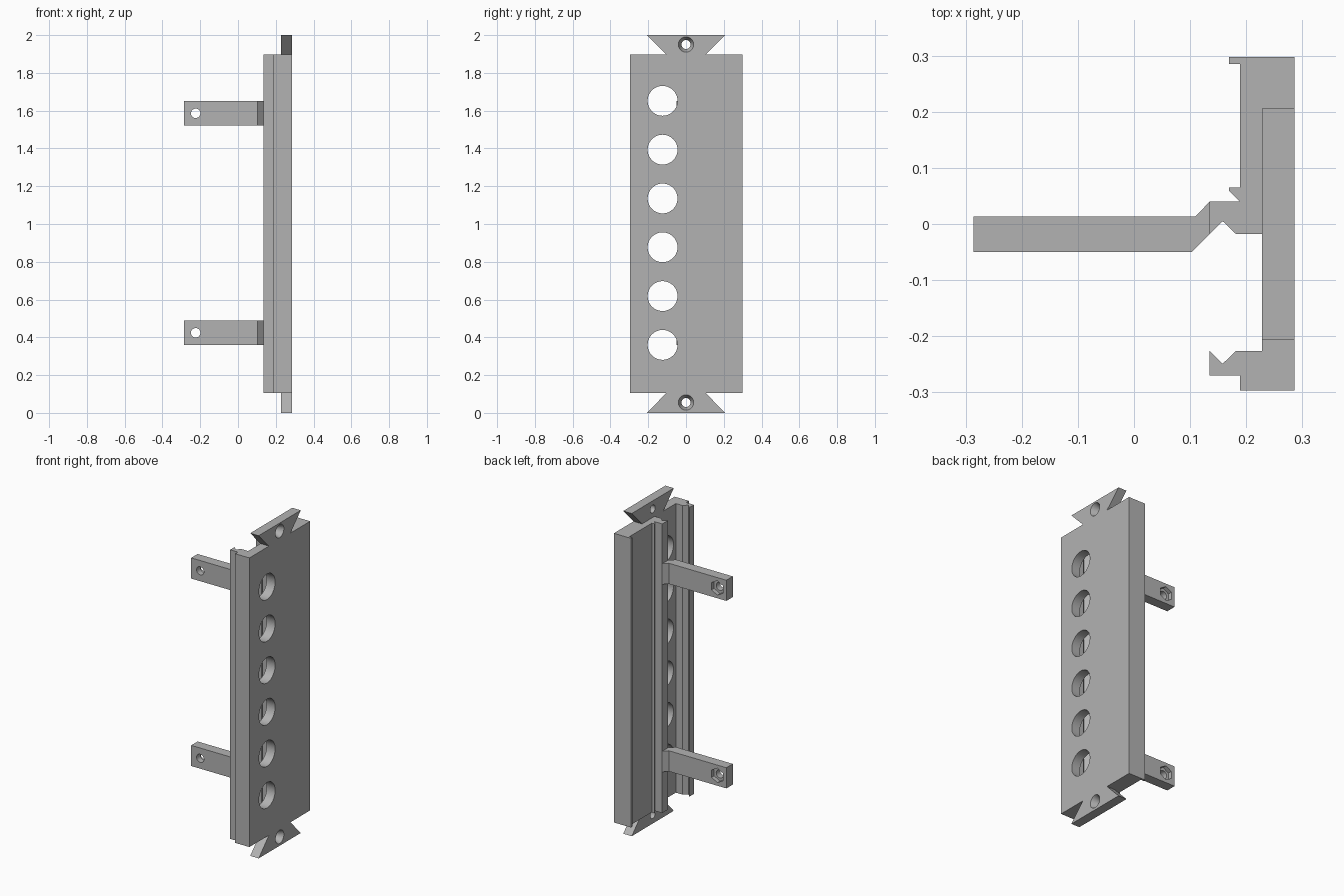
import bpy
import bmesh
from math import pi
from mathutils import Matrix, Vector

default = bpy.data.objects.get("Cube")
if default:
    bpy.data.objects.remove(default, do_unlink=True)

# One grey plastic for every part
grey = bpy.data.materials.new("grey_plastic")
grey.use_nodes = True
grey.diffuse_color = (0.45, 0.45, 0.45, 1)
grey.node_tree.nodes["Principled BSDF"].inputs["Base Color"].default_value = grey.diffuse_color


def add_object(name, bm):
    bmesh.ops.recalc_face_normals(bm, faces=bm.faces)
    mesh = bpy.data.meshes.new(name)
    bm.to_mesh(mesh)
    bm.free()
    mesh.materials.append(grey)
    obj = bpy.data.objects.new(name, mesh)
    bpy.context.collection.objects.link(obj)
    return obj


def prism(name, corners, sweep):
    """Extrude a closed outline along the sweep vector."""
    bm = bmesh.new()
    face = bm.faces.new([bm.verts.new(c) for c in corners])
    side = bmesh.ops.extrude_face_region(bm, geom=[face])["geom"]
    bmesh.ops.translate(bm, vec=sweep, verts=[v for v in side if isinstance(v, bmesh.types.BMVert)])
    return add_object(name, bm)


def peg(centre, axis, length, r1, r2=None, sides=64):
    """Cutter cylinder or cone along X or Y."""
    bm = bmesh.new()
    turn = Matrix.Rotation(pi / 2, 4, "Y") if axis == "X" else Matrix.Rotation(-pi / 2, 4, "X")
    bmesh.ops.create_cone(bm, cap_ends=True, segments=sides, radius1=r1,
                          radius2=r1 if r2 is None else r2, depth=length,
                          matrix=Matrix.Translation(Vector(centre)) @ turn)
    return add_object("hole_cutter", bm)


def cut(obj, cutters):
    """Subtract the cutters, then remove them."""
    for c in cutters:
        mod = obj.modifiers.new("hole", "BOOLEAN")
        mod.operation = "DIFFERENCE"
        mod.solver = "EXACT"
        mod.object = c
    graph = bpy.context.evaluated_depsgraph_get()
    mesh = bpy.data.meshes.new_from_object(obj.evaluated_get(graph))
    obj.modifiers.clear()
    obj.data = mesh
    for c in cutters:
        bpy.data.objects.remove(c, do_unlink=True)


FRONT, INNER = 0.286, 0.228   # x of the outer face and of the thin wall behind it
LOW, HIGH = 0.105, 1.897      # z ends of the long panel

# Long panel with snap rails and a shallow label recess
section = [
    (FRONT, -0.297), (FRONT, 0.298), (0.169, 0.298), (0.169, 0.285),
    (0.189, 0.285), (0.189, 0.065), (0.169, 0.065), (0.169, 0.06),
    (0.189, 0.04), (0.135, 0.04), (0.135, -0.018), (0.158, 0.005),
    (0.182, -0.018), (INNER, -0.018), (INNER, -0.226), (0.182, -0.226),
    (0.158, -0.249), (0.135, -0.226), (0.135, -0.27), (0.189, -0.27),
    (0.189, -0.297)]
panel = prism("panel", [(x, y, LOW) for x, y in section], (0, 0, HIGH - LOW))
cut(panel, [peg((0.257, -0.124, 0.36 + 0.2584 * i), "X", 0.2, 0.079) for i in range(6)])

# Dovetail tabs with countersunk screw holes
for name, base, tip in (("bottom_tab", LOW, 0.0), ("top_tab", HIGH, 2.0)):
    outline = [(-0.105, base), (0.105, base), (0.206, tip), (-0.206, tip)]
    tab = prism(name, [(INNER, y, z) for y, z in outline], (FRONT - INNER, 0, 0))
    mid = 0.055 if tip == 0 else 1.95
    cut(tab, [peg((0.257, 0, mid), "X", 0.2, 0.024),
              peg((0.266, 0, mid), "X", 0.042, 0.024, 0.041)])

# Cranked arms with a bolt hole and a hexagonal nut pocket
arm_outline = [(-0.286, -0.05), (0.103, -0.05), (0.135, -0.018),
               (0.135, 0.04), (0.109, 0.013), (-0.286, 0.013)]
for name, z in (("lower_arm", 0.36), ("upper_arm", 1.522)):
    arm = prism(name, [(x, y, z) for x, y in arm_outline], (0, 0, 0.128))
    hole = (-0.224, -0.02, z + 0.064)
    cut(arm, [peg(hole, "Y", 0.2, 0.025, sides=32),
              peg((hole[0], 0.013, hole[2]), "Y", 0.05, 0.045, sides=6)])
